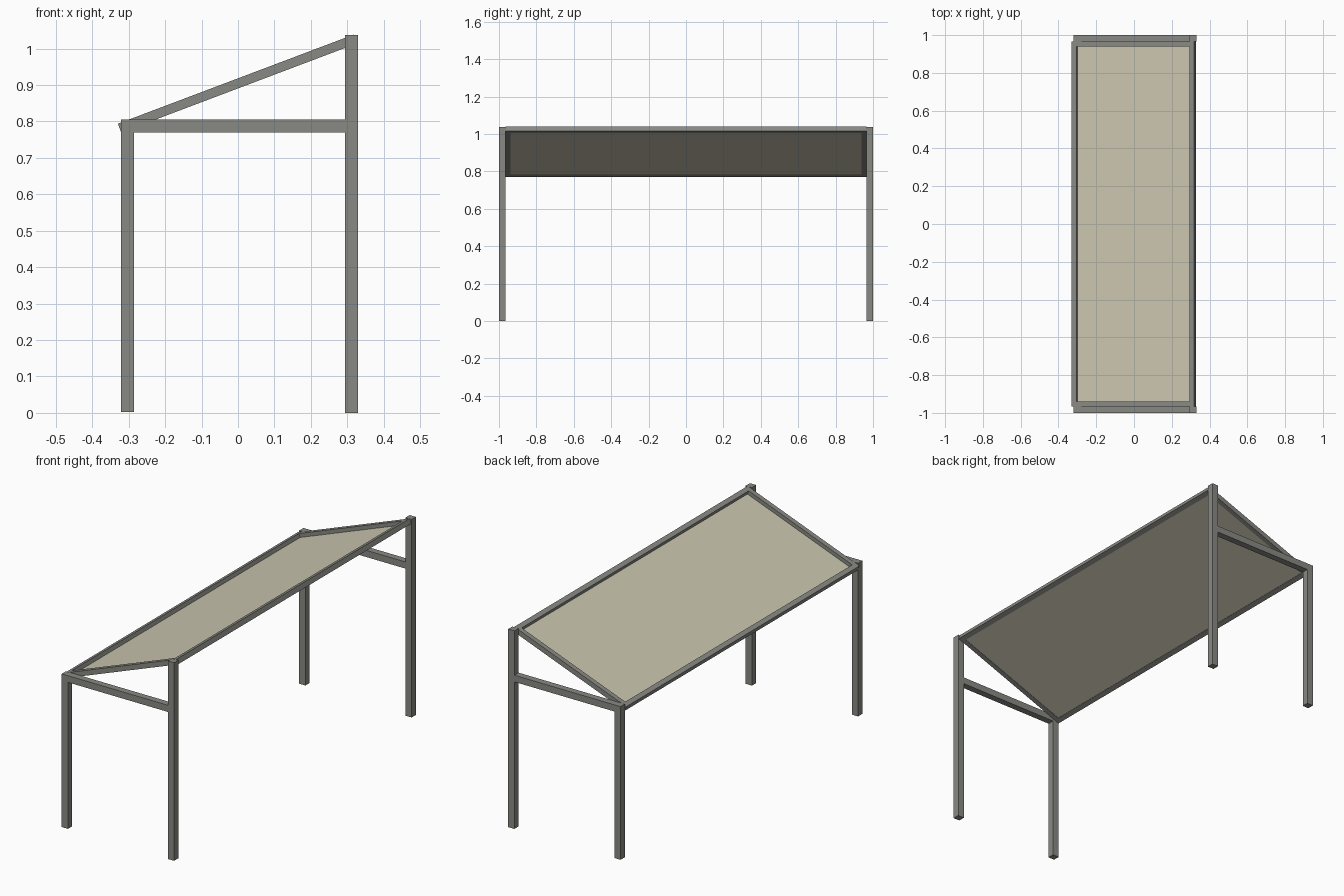
import bpy, math
from mathutils import Matrix, Vector

if "Cube" in bpy.data.objects:
    bpy.data.objects.remove(bpy.data.objects["Cube"])


def material(name, color):
    m = bpy.data.materials.new(name)
    m.diffuse_color = (*color, 1)
    m.use_nodes = True
    m.node_tree.nodes["Principled BSDF"].inputs["Base Color"].default_value = m.diffuse_color
    return m


metal = material("grey_metal", (0.25, 0.25, 0.23))
cream = material("cream_panel", (0.60, 0.57, 0.43))


def box(name, lo, hi, mat, matrix=Matrix()):
    """Box between two corners, optionally placed by a matrix."""
    (x0, y0, z0), (x1, y1, z1) = lo, hi
    verts = [matrix @ Vector((x, y, z)) for z in (z0, z1)
             for x, y in ((x0, y0), (x1, y0), (x1, y1), (x0, y1))]
    faces = [(3, 2, 1, 0), (4, 5, 6, 7)]
    faces += [(i, (i + 1) % 4, (i + 1) % 4 + 4, i + 4) for i in range(4)]
    mesh = bpy.data.meshes.new(name)
    mesh.from_pydata(verts, [], faces)
    mesh.materials.append(mat)
    ob = bpy.data.objects.new(name, mesh)
    bpy.context.collection.objects.link(ob)
    return ob


# Legs and horizontal braces at both ends
for end, y0, y1 in (("front", -1, -0.965), ("back", 0.965, 1)):
    box(f"short_leg_{end}", (-0.321, y0, 0.003), (-0.285, y1, 0.805), metal)
    box(f"tall_leg_{end}", (0.294, y0, 0), (0.33, y1, 1.037), metal)
    box(f"brace_{end}", (-0.285, y0, 0.77), (0.294, y1, 0.805), metal)

# Sloping top frame: local origin at the lower left bottom edge
T = 0.026      # rail thickness
L = 0.693      # length along the slope
W = 0.965      # half width
slope = Matrix.Translation((-0.3205, 0, 0.7695)) @ Matrix.Rotation(-math.radians(20.7), 4, 'Y')
box("low_rail", (0, -W, 0), (T, W, T), metal, slope)
box("high_rail", (L - T, -W, 0), (L, W, T), metal, slope)
for end, y0, y1 in (("front", -W, -W + T), ("back", W - T, W)):
    box(f"side_rail_{end}", (T, y0, 0), (L - T, y1, T), metal, slope)

# Thin panel set low inside the frame
box("panel", (T, -W + T, 0.002), (L - T, W - T, 0.006), cream, slope)
